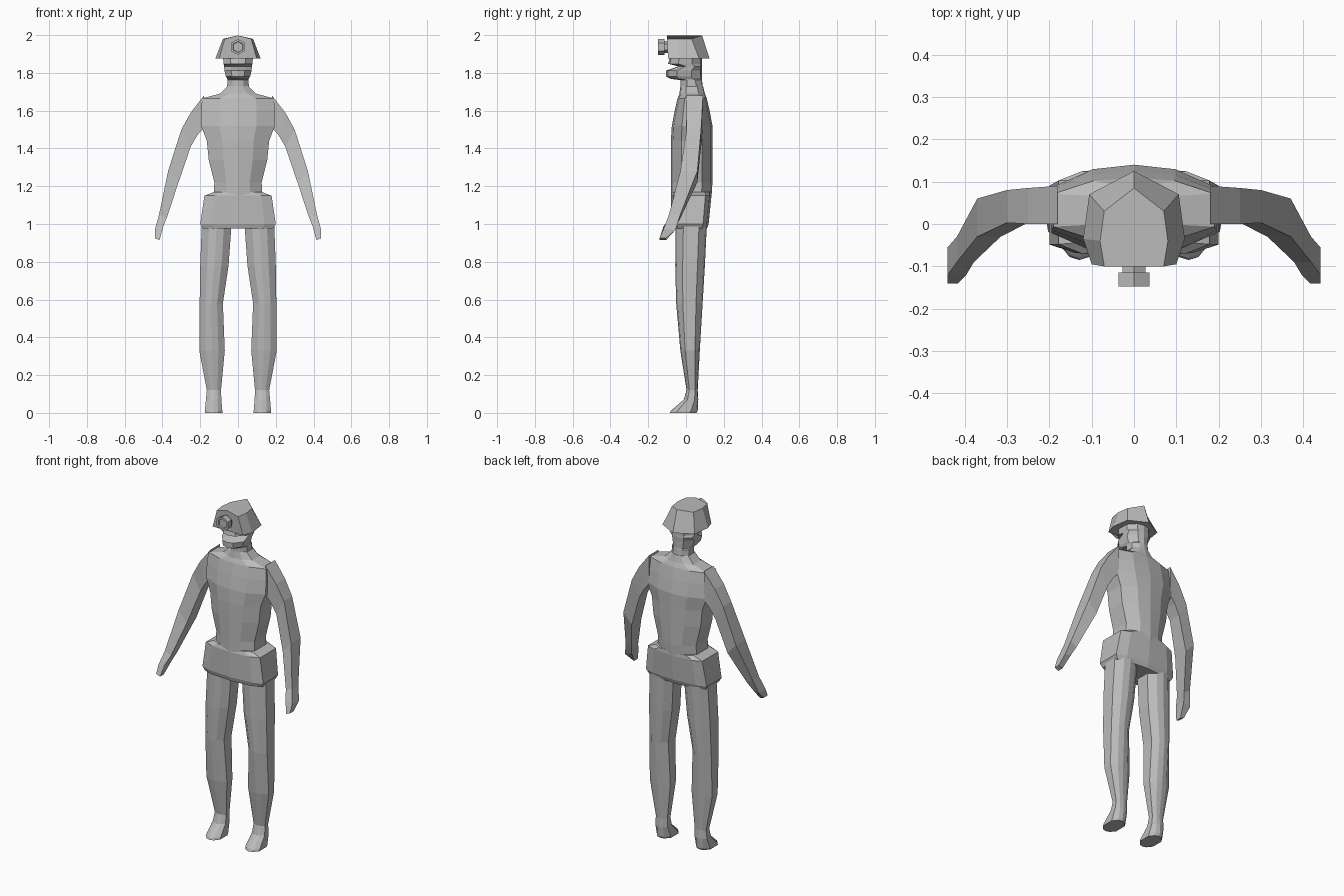
import bpy, bmesh, math

if "Cube" in bpy.data.objects:
    bpy.data.objects.remove(bpy.data.objects["Cube"])

grey = bpy.data.materials.new("plain grey")
grey.use_nodes = True
grey.diffuse_color = (0.5, 0.5, 0.5, 1)
grey.node_tree.nodes["Principled BSDF"].inputs["Base Color"].default_value = grey.diffuse_color


def loft(name, rings):
    """Skin closed rings of equal length, cap both ends, keep faces flat."""
    bm = bmesh.new()
    loops = [[bm.verts.new(p) for p in ring] for ring in rings]
    count = len(loops[0])
    for a, b in zip(loops, loops[1:]):
        for i in range(count):
            j = (i + 1) % count
            bm.faces.new((a[i], a[j], b[j], b[i]))
    bm.faces.new(loops[0])
    bm.faces.new(loops[-1])
    bmesh.ops.recalc_face_normals(bm, faces=bm.faces)
    mesh = bpy.data.meshes.new(name)
    bm.to_mesh(mesh)
    bm.free()
    mesh.materials.append(grey)
    obj = bpy.data.objects.new(name, mesh)
    bpy.context.collection.objects.link(obj)
    return obj


def body_ring(z, w, front, back, cx=0, flat=0.5, inset=0.25):
    """Eight-sided level section: centre ridges, front and back panels, flat sides."""
    depth = back - front
    side_f, side_b = front + inset * depth, back - inset * depth
    soft = 0.05 * depth
    half = [(0, front), (flat * w, front + soft), (w, side_f),
            (w, side_b), (flat * w, back - soft), (0, back)]
    other = [(-x, y) for x, y in reversed(half[1:-1])]
    return [(cx + x, y, z) for x, y in half + other]


# Torso: waist, chest, shoulders, base of the neck
torso = [(1.14, .13, -.08, .135), (1.22, .125, -.08, .14), (1.34, .155, -.08, .14),
         (1.44, .165, -.08, .14), (1.52, .195, -.075, .14), (1.6, .195, -.06, .125),
         (1.665, .19, -.045, .11), (1.69, .095, -.035, .1), (1.73, .055, -.03, .09)]
loft("torso", [body_ring(*r) for r in torso])

# Hips: flared band with a shelf at the waist
hips = [(.975, .185, -.07, .11), (1.0, .2, -.078, .12),
        (1.15, .178, -.08, .135), (1.17, .125, -.075, .135)]
loft("hips", [body_ring(*r, flat=.7, inset=.15) for r in hips])

# Neck and head, with the notch above the chin
head = [(1.71, .058, -.03, .09), (1.762, .056, -.03, .085), (1.768, .057, -.08, .085),
        (1.78, .064, -.105, .085), (1.812, .072, -.105, .085), (1.835, .074, -.04, .085),
        (1.848, .076, -.095, .085), (1.885, .08, -.085, .085)]
loft("head", [body_ring(*r, inset=.3) for r in head])


# Helmet: open brim narrowing to a ridged crown
def helmet_ring(z, front_w, side_w, front, back, ridge):
    half = [(front_w, front, z), (side_w, front + .06, z), (side_w * .88, back - .055, z)]
    return ([(0, front, z + ridge)] + half + [(0, back, z + ridge)]
            + [(-x, y, h) for x, y, h in reversed(half)])


loft("helmet", [helmet_ring(1.875, .1, .12, -.095, .125, 0),
                helmet_ring(1.98, .07, .08, -.1, .085, .018)])

# Head lamp: short hexagonal barrel with a recessed lens


def lamp_ring(y, radius):
    return [(radius * math.sin(i * math.pi / 3), y, 1.937 + radius * math.cos(i * math.pi / 3))
            for i in range(6)]


loft("lamp", [lamp_ring(-.08, .032), lamp_ring(-.115, .032), lamp_ring(-.115, .042),
              lamp_ring(-.148, .042), lamp_ring(-.148, .03), lamp_ring(-.14, .028)])

# Limb sections: legs hold height, inner x, outer x, front, back
leg = [(0, .083, .175, -.085, .055), (.012, .083, .175, -.08, .062),
       (.07, .088, .17, -.012, .065), (.12, .09, .165, .003, .062),
       (.33, .07, .205, -.03, .073), (.58, .08, .203, -.052, .088),
       (.78, .05, .2, -.057, .1), (.99, .035, .192, -.055, .11)]
# Arms hold outer x, outer z, inner x, inner z, front, back
arm = [(.18, 1.68, .18, 1.51, 0, .09), (.25, 1.59, .215, 1.47, 0, .085),
       (.3, 1.5, .25, 1.41, .003, .08), (.37, 1.28, .315, 1.22, -.03, .06),
       (.418, 1.05, .378, 1.03, -.09, -.03), (.44, .97, .396, .985, -.12, -.055),
       (.44, .925, .415, .915, -.14, -.105)]

for side, s in (("left", 1), ("right", -1)):
    loft(side + "_leg", [body_ring(z, (xo - xi) / 2, f, b, s * (xi + xo) / 2)
                         for z, xi, xo, f, b in leg])
    loft(side + "_arm", [[(s * xo, f, zo), (s * xo, b, zo), (s * xi, b, zi), (s * xi, f, zi)]
                         for xo, zo, xi, zi, f, b in arm])
